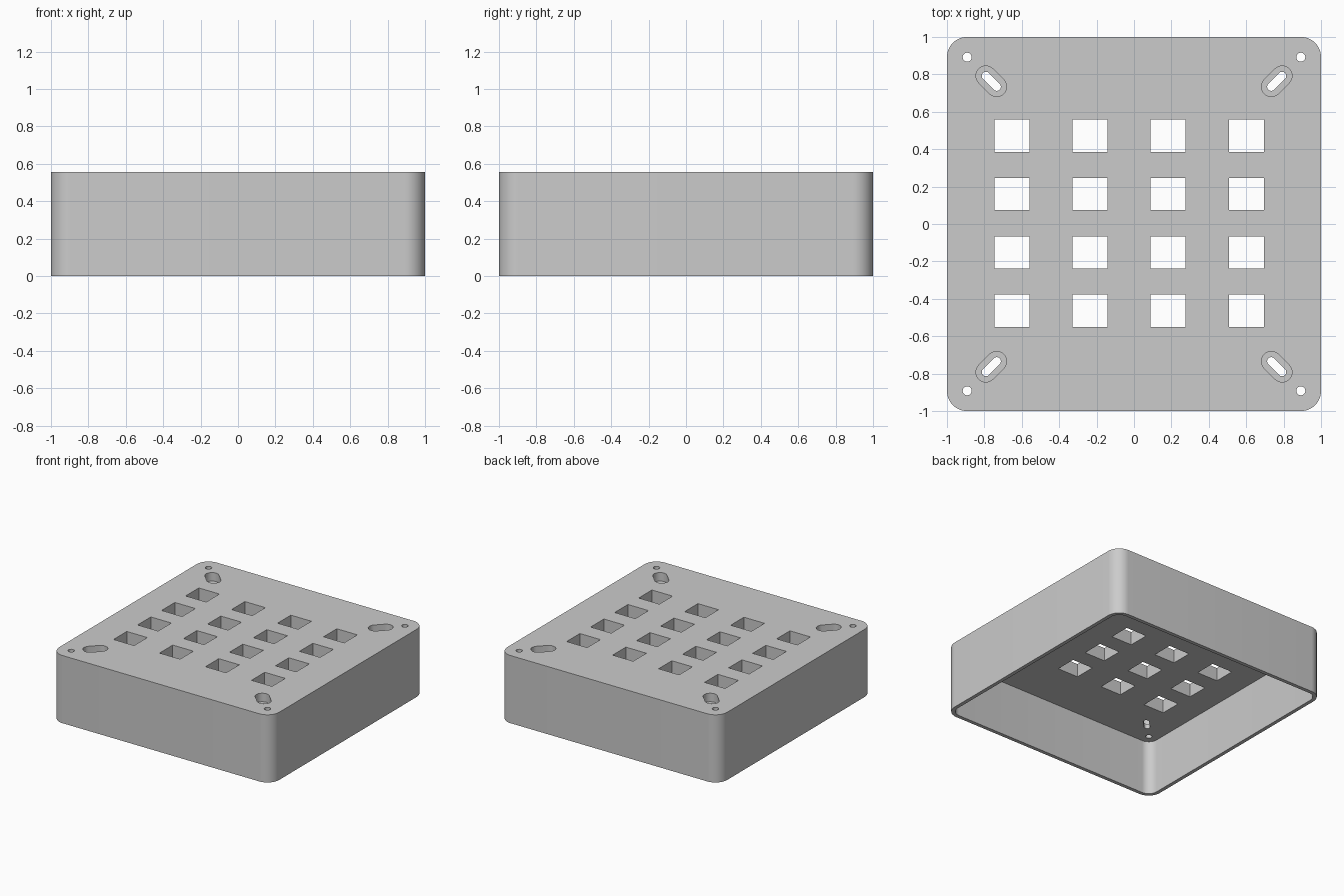
import bpy, bmesh, math

cube = bpy.data.objects.get("Cube")
if cube:
    bpy.data.objects.remove(cube, do_unlink=True)

HEIGHT, CEILING, WALL, CORNER = 0.556, 0.447, 0.03, 0.107
SIGNS = [(sx, sy) for sx in (-1, 1) for sy in (-1, 1)]

grey = bpy.data.materials.new("plain grey")
grey.use_nodes = True
grey.diffuse_color = (0.6, 0.6, 0.6, 1)
grey.node_tree.nodes["Principled BSDF"].inputs["Base Color"].default_value = grey.diffuse_color


def rectangle(cx, cy, w, d, r=0, steps=12):
    """Outline of a rectangle with optional rounded corners."""
    points = []
    for i, (sx, sy) in enumerate([(1, 1), (-1, 1), (-1, -1), (1, -1)]):
        px, py = cx + sx * (w / 2 - r), cy + sy * (d / 2 - r)
        if r == 0:
            points.append((px, py))
            continue
        for k in range(steps + 1):
            a = math.pi / 2 * (i + k / steps)
            points.append((px + r * math.cos(a), py + r * math.sin(a)))
    return points


def stadium(cx, cy, reach, r, angle, steps=12):
    """Outline of a slot with round ends, or a circle when reach is 0."""
    points = []
    for end in (0, 1):
        a0 = angle + end * math.pi
        ex, ey = cx + reach * math.cos(a0), cy + reach * math.sin(a0)
        for k in range(steps + (1 if reach else 0)):
            a = a0 - math.pi / 2 + math.pi * k / steps
            points.append((ex + r * math.cos(a), ey + r * math.sin(a)))
    return points


def prisms(name, outlines, z0, z1):
    """One object holding an upright prism for every outline."""
    bm = bmesh.new()
    for outline in outlines:
        low = [bm.verts.new((x, y, z0)) for x, y in outline]
        high = [bm.verts.new((x, y, z1)) for x, y in outline]
        bm.faces.new(low[::-1])
        bm.faces.new(high)
        n = len(outline)
        for i in range(n):
            j = (i + 1) % n
            bm.faces.new((low[i], low[j], high[j], high[i]))
    mesh = bpy.data.meshes.new(name)
    bm.to_mesh(mesh)
    bm.free()
    mesh.materials.append(grey)
    obj = bpy.data.objects.new(name, mesh)
    bpy.context.collection.objects.link(obj)
    return obj


# Outer body with rounded upright corners
case = prisms("case_shell", [rectangle(0, 0, 2, 2, CORNER)], 0, HEIGHT)

# Hollow underside
inner = 2 - 2 * WALL
cavity = prisms("cavity_cutter", [rectangle(0, 0, inner, inner, CORNER - WALL)], -0.2, CEILING)

# Grid of square windows, corner screw holes and diagonal slots
columns = [-0.026 + 0.418 * (i - 1.5) for i in range(4)]
rows = [0.004 + 0.312 * (i - 1.5) for i in range(4)]
openings = [rectangle(x, y, 0.187, 0.172) for x in columns for y in rows]
openings += [stadium(sx * 0.892, sy * 0.892, 0, 0.024, 0) for sx, sy in SIGNS]


def slots(r):
    return [stadium(sx * 0.763, sy * 0.763, 0.041, r, math.atan2(sy, sx)) for sx, sy in SIGNS]


through = prisms("opening_cutter", openings + slots(0.022), 0.3, 0.7)

# Wider recess around each slot
recess = prisms("recess_cutter", slots(0.053), HEIGHT - 0.07, 0.7)

bpy.ops.object.select_all(action='DESELECT')
bpy.context.view_layer.objects.active = case
case.select_set(True)
for cutter in (cavity, recess, through):
    cutter.hide_render = True
    mod = case.modifiers.new("cut", 'BOOLEAN')
    mod.operation, mod.solver, mod.object = 'DIFFERENCE', 'EXACT', cutter
    bpy.ops.object.modifier_apply(modifier=mod.name)
    bpy.data.objects.remove(cutter, do_unlink=True)

bpy.ops.object.shade_smooth_by_angle(angle=math.radians(30))
